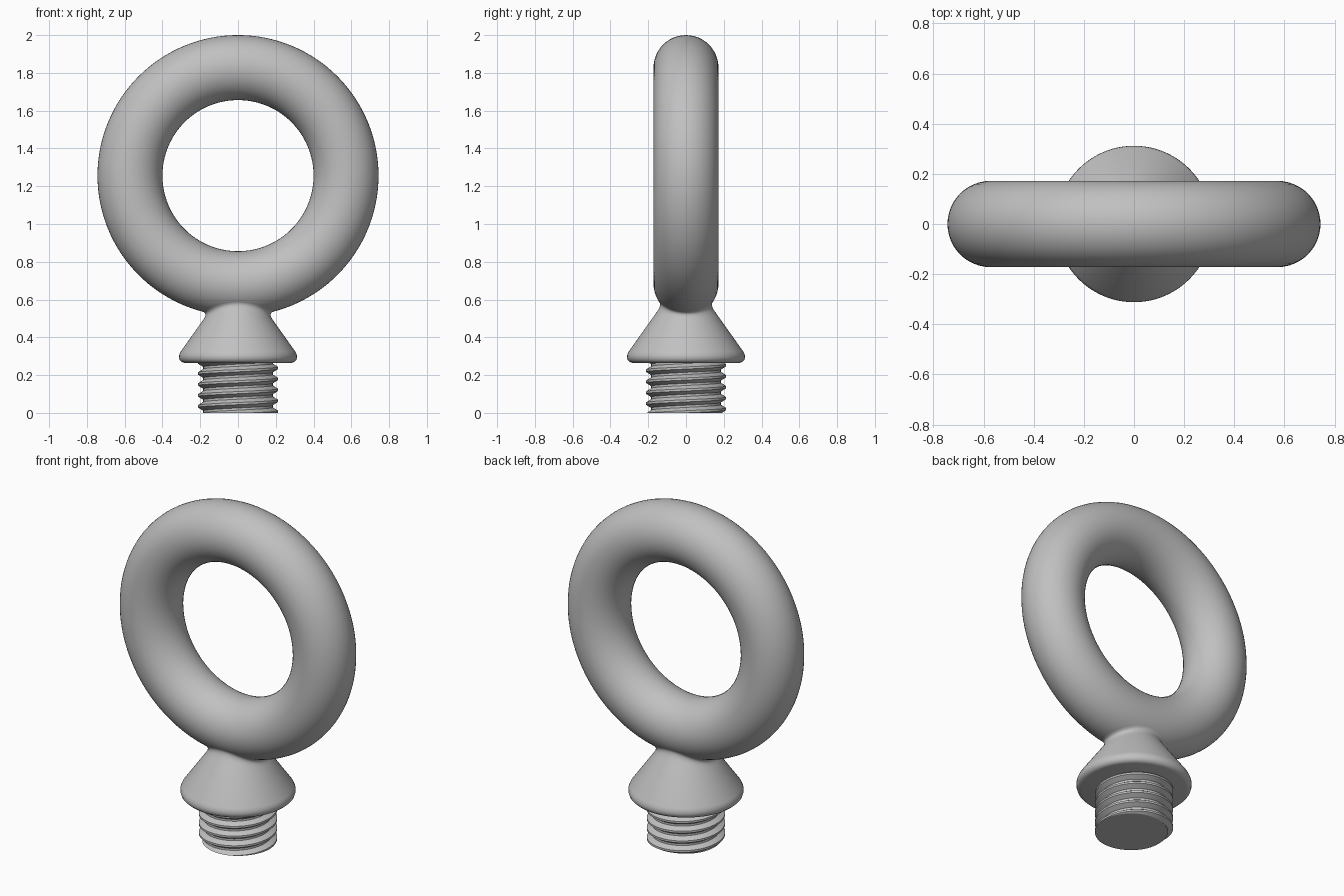
import bpy, bmesh, math
from mathutils import Vector

cube = bpy.data.objects.get("Cube")
if cube:
    bpy.data.objects.remove(cube, do_unlink=True)

steel = bpy.data.materials.new("grey steel")
steel.use_nodes = True
GREY = (0.53, 0.53, 0.53, 1)
steel.diffuse_color = GREY
steel.node_tree.nodes["Principled BSDF"].inputs["Base Color"].default_value = GREY

TAU = math.tau
MAJOR, MINOR, RING_Z = 0.572, 0.172, 1.256
CONE_Z, CONE_R, SLOPE = 0.325, 0.303, 1.41


def finish(obj, angle=40):
    obj.data.materials.append(steel)
    bpy.ops.object.select_all(action="DESELECT")
    obj.select_set(True)
    bpy.context.view_layer.objects.active = obj
    bpy.ops.object.shade_smooth_by_angle(angle=math.radians(angle))


def sheet(name, rows, cap_start=False, angle=40):
    """Skin rows of points with quads, merging the seam."""
    bm = bmesh.new()
    grid = [[bm.verts.new(p) for p in row] for row in rows]
    for low, high in zip(grid, grid[1:]):
        for i in range(len(low) - 1):
            bm.faces.new((low[i], low[i + 1], high[i + 1], high[i]))
    if cap_start:
        bm.faces.new(grid[0][:-1][::-1])
    bmesh.ops.remove_doubles(bm, verts=bm.verts, dist=0.0001)
    bmesh.ops.recalc_face_normals(bm, faces=bm.faces)
    mesh = bpy.data.meshes.new(name)
    bm.to_mesh(mesh)
    bm.free()
    obj = bpy.data.objects.new(name, mesh)
    bpy.context.collection.objects.link(obj)
    finish(obj, angle)


def polar(r, a, z):
    return Vector((r * math.cos(a), r * math.sin(a), z))


# Ring
bpy.ops.mesh.primitive_torus_add(major_radius=MAJOR, minor_radius=MINOR, major_segments=128,
                                 minor_segments=48, location=(0, 0, RING_Z),
                                 rotation=(math.pi / 2, 0, 0))
ring = bpy.context.object
ring.name = "eye_ring"
finish(ring)

# Conical collar with a rounded rim
SEG = 96
angles = [TAU * i / SEG for i in range(SEG + 1)]
profile = [(0.001, 0.265), (0.285, 0.265), (0.298, 0.269), (0.308, 0.279), (0.312, 0.292),
           (0.311, 0.308), (CONE_R, CONE_Z), (CONE_R - (0.6 - CONE_Z) / SLOPE, 0.6)]
sheet("collar", [[polar(r, a, z) for a in angles] for r, z in profile])


# Small fillet where the collar meets the ring
def cone_point(a, z):
    return polar(CONE_R - (z - CONE_Z) / SLOPE, a, z)


def ring_core(p):
    flat = Vector((p.x, 0, p.z - RING_Z)).normalized() * MAJOR
    return Vector((flat.x, 0, flat.z + RING_Z))


def fillet_curve(a, size=0.035, steps=6):
    low, high = 0.4, 0.6
    for _ in range(30):
        mid = (low + high) / 2
        p = cone_point(a, mid)
        if (p - ring_core(p)).length > MINOR:
            low = mid
        else:
            high = mid
    p = cone_point(a, low)
    start = cone_point(a, low - size)
    out = p + polar(size, a, 0)
    core = ring_core(out)
    end = core + (out - core).normalized() * MINOR
    return [start * (1 - t) ** 2 + p * 2 * t * (1 - t) + end * t ** 2
            for t in (i / steps for i in range(steps + 1))]


curves = [fillet_curve(a) for a in angles]
sheet("neck_fillet", list(zip(*curves)))

# Right-handed screw thread, trimmed flat at both ends
PITCH, TOP, CREST, ROOT = 0.058, 0.268, 0.212, 0.184
PHASES = (0, 0.2, 0.5, 0.7)


def thread_radius(phase):
    if phase < 0.2:
        return CREST
    if phase < 0.5:
        return CREST + (ROOT - CREST) * (phase - 0.2) / 0.3
    if phase < 0.7:
        return ROOT
    return ROOT + (CREST - ROOT) * (phase - 0.7) / 0.3


def thread_point(turn, a):
    z = min(max(PITCH * (turn + a / TAU), 0), TOP)
    return polar(thread_radius((z / PITCH - a / TAU) % 1), a, z)


turns = [t + f for t in range(-1, math.ceil(TOP / PITCH) + 1) for f in PHASES]
sheet("threaded_shank", [[thread_point(t, a) for a in angles] for t in turns],
      cap_start=True, angle=30)
